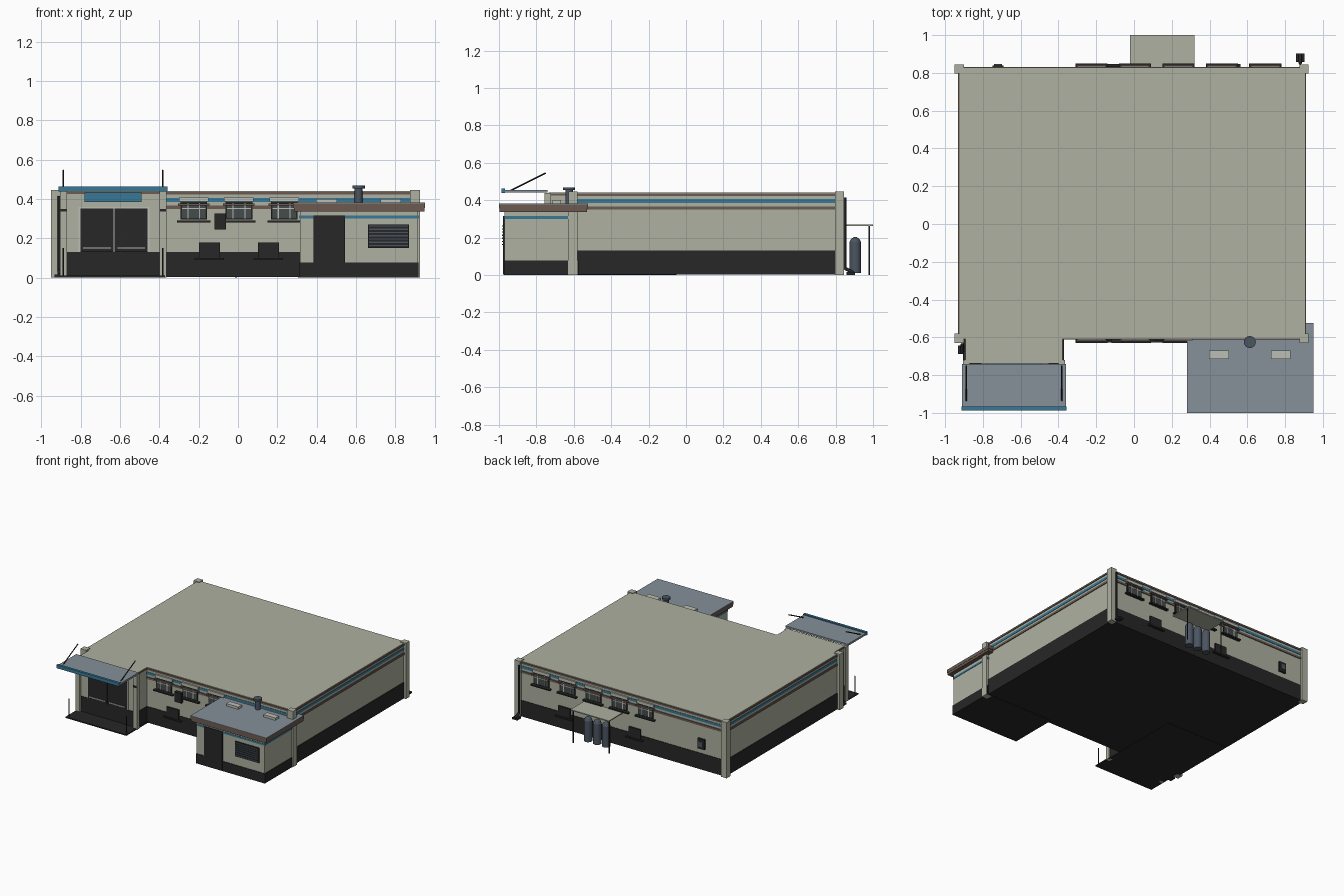
import bpy, bmesh
from mathutils import Vector

old = bpy.data.objects.get("Cube")
if old:
    bpy.data.objects.remove(old, do_unlink=True)


def material(name, *rgb):
    mat = bpy.data.materials.new(name)
    mat.use_nodes = True
    mat.diffuse_color = (*rgb, 1)
    mat.node_tree.nodes["Principled BSDF"].inputs["Base Color"].default_value = (*rgb, 1)
    return mat


wall = material("pale wall", .42, .44, .35)
dark = material("charcoal", .02, .02, .021)
brown = material("brown trim", .15, .105, .085)
blue = material("blue trim", .04, .19, .31)
metal = material("roof metal", .24, .28, .32)
slate = material("slate steel", .07, .09, .12)
glass = material("window glass", .06, .07, .07)
light = material("light trim", .5, .52, .46)


def finish(name, bm, mat):
    mesh = bpy.data.meshes.new(name)
    bm.to_mesh(mesh)
    bm.free()
    mesh.materials.append(mat)
    obj = bpy.data.objects.new(name, mesh)
    bpy.context.scene.collection.objects.link(obj)
    return obj


def box(name, mat, x, y, z, grow=0):
    """Box from (low, high) ranges, optionally grown outward in plan."""
    bm = bmesh.new()
    bmesh.ops.create_cube(bm, size=1)
    lo = Vector((min(x) - grow, min(y) - grow, min(z)))
    hi = Vector((max(x) + grow, max(y) + grow, max(z)))
    for v in bm.verts:
        v.co = [lo[i] + (hi[i] - lo[i]) * (v.co[i] + .5) for i in range(3)]
    return finish(name, bm, mat)


def around(centre, width):
    return centre - width / 2, centre + width / 2


def rod(name, mat, start, end, radius, sides=8, tip=None):
    """Cylinder or cone between two points."""
    start, end = Vector(start), Vector(end)
    axis = end - start
    bm = bmesh.new()
    bmesh.ops.create_cone(bm, cap_ends=True, segments=sides, radius1=radius,
                          radius2=radius if tip is None else tip, depth=axis.length)
    bm.transform(axis.to_track_quat("Z", "Y").to_matrix().to_4x4())
    bmesh.ops.translate(bm, verts=bm.verts, vec=(start + end) / 2)
    for f in bm.faces:
        f.smooth = len(f.verts) == 4
    obj = finish(name, bm, mat)
    for edge in obj.data.edges:
        edge.use_edge_sharp = sides > 8 and abs(
            obj.data.vertices[edge.vertices[0]].co.z - obj.data.vertices[edge.vertices[1]].co.z) < .001
    return obj


# Main hall with its trim bands
hall_x, hall_y = (-.925, .905), (-.605, .825)
box("hall_walls", wall, hall_x, hall_y, (.004, .433))
box("hall_plinth", dark, hall_x, hall_y, (.002, .13), .004)
box("hall_lower_band", brown, hall_x, hall_y, (.35, .367), .006)
box("hall_blue_band", blue, hall_x, hall_y, (.385, .405), .003)
box("hall_top_band", brown, hall_x, hall_y, (.422, .436), .006)
box("hall_roof", wall, hall_x, hall_y, (.43, .44))
for x in (-.925, .9):
    for y in (-.605, .82):
        box("corner_pillar", wall, around(x, .05), around(y, .048), (0, .445))

# Entrance block
porch_x, porch_y = (-.89, -.38), (-.735, -.5)
box("entrance_walls", wall, porch_x, porch_y, (.004, .433))
box("entrance_plinth", dark, porch_x, porch_y, (.002, .13), .004)
box("entrance_top_band", brown, porch_x, porch_y, (.425, .436), .004)
box("entrance_roof", wall, porch_x, porch_y, (.43, .44))
for x in (-.888, -.382):
    box("entrance_pillar", wall, around(x, .035), around(-.738, .035), (0, .437))
    box("pillar_clip", dark, around(x, .03), (-.76, -.75), (.335, .35))
    rod("step_post", dark, (x, -.86, 0), (x, -.86, .15), .004)
    rod("canopy_stay", dark, (x, -.94, .45), (x, -.75, .545), .004)
box("door_frame", light, (-.81, -.45), (-.742, -.73), (.13, .36))
for x in (-.717, -.543):
    box("entrance_door", dark, around(x, .168), (-.747, -.73), (.13, .352))
    box("door_push_bar", light, around(x, .14), (-.753, -.745), (.147, .154))
box("entrance_sign", blue, (-.78, -.49), (-.75, -.735), (.385, .432))
box("entrance_floor", dark, (-.905, -.37), (-.88, -.05), (0, .01))

# Entrance canopy
box("canopy_slab", metal, (-.91, -.36), (-.975, -.74), (.44, .455))
box("canopy_front_edge", blue, (-.912, -.358), (-.987, -.967), (.437, .463))

# Side annex
annex_x, annex_y = (.315, .915), (-.97, -.58)
box("annex_walls", wall, annex_x, annex_y, (.002, .34))
box("annex_plinth", dark, annex_x, annex_y, (0, .078), .004)
box("annex_blue_band", blue, annex_x, annex_y, (.3, .315), .003)
box("annex_corner_pillar", wall, (.875, .925), (-.63, -.58), (0, .34))
box("annex_roof_edge", brown, (.285, .948), (-.998, -.53), (.337, .375))
box("annex_roof_lip", brown, (.28, .95), (-1, -.525), (.355, .377))
box("annex_roof_top", metal, (.28, .95), (-1, -.525), (.377, .381))
box("annex_door", dark, (.385, .545), (-.978, -.96), (.002, .315))
for x in (.45, .777):
    box("roof_vent", light, around(x, .105), around(-.692, .045), (.38, .4))
rod("chimney_pipe", slate, (.613, -.625, .37), (.613, -.625, .455), .02, 16)
rod("chimney_cap", slate, (.613, -.625, .453), (.613, -.625, .468), .032, 16)

# Louvred vent on the annex
box("vent_panel", dark, (.66, .87), (-.978, -.96), (.15, .27))
for i in range(7):
    z = .16 + i * .0165
    box("vent_slat", slate, (.665, .865), (-.984, -.975), (z, z + .006))


def window(x, face, side):
    """Window with lintel, mullions and sill; side points out of the wall."""
    def out(depth):
        return face - side * .01, face + side * depth
    box("window_frame", dark, around(x, .135), out(.008), (.295, .385))
    box("window_pane", glass, around(x, .12), out(.01), (.302, .378))
    for offset in (-.03, .03):
        box("window_mullion", light, around(x + offset, .006), out(.012), (.3, .38))
    box("window_rail", light, around(x, .12), out(.012), (.348, .354))
    box("window_lintel", light, around(x, .15), out(.012), (.386, .408))
    box("window_hood", brown, around(x, .16), out(.018), (.366, .376))
    box("window_sill", dark, around(x, .17), out(.024), (.28, .29))


def low_hatch(x, face, side):
    box("hatch", dark, around(x, .105), (face, face + side * .012), (.1, .178))
    box("hatch_sill", dark, around(x, .15), (face, face + side * .022), (.09, .1))


# Windows and low hatches on both long walls
for i in range(5):
    x = -.225 + i * .23
    window(x, hall_y[1], 1)
    if i < 3:
        window(x, hall_y[0], -1)
for x in (-.145, .155):
    low_hatch(x, hall_y[0], -1)
for x in (-.13, .49):
    low_hatch(x, hall_y[1], 1)
box("front_meter_box", dark, (-.12, -.06), (-.63, -.6), (.245, .325))
box("back_meter_box", dark, (-.75, -.69), (.82, .84), (.17, .25))
box("back_meter_dial", slate, (-.74, -.7), (.83, .846), (.19, .23))

# Gas tanks under the rear shelter
box("shelter_roof", wall, (-.02, .32), (.82, 1), (.262, .27))
for x in (-.01, .31):
    rod("shelter_post", dark, (x, .98, 0), (x, .98, .265), .005)
for x in (.07, .15, .23):
    rod("tank_body", slate, (x, .905, .01), (x, .905, .175), .031, 20)
    rod("tank_shoulder", slate, (x, .905, .175), (x, .905, .193), .031, 20, .022)
    rod("tank_top", slate, (x, .905, .193), (x, .905, .203), .022, 20, .006)

# Downpipes at two opposite corners
for x, y, side in ((.88, .85, 1), (-.91, -.637, -1)):
    rod("downpipe", dark, (x, y, .03), (x, y, .415), .007)
    rod("downpipe_shoe", dark, (x, y, .035), (x, y + side * .045, .012), .009)
    box("downpipe_drain", dark, around(x, .045), around(y + side * .03, .045), (0, .015))
